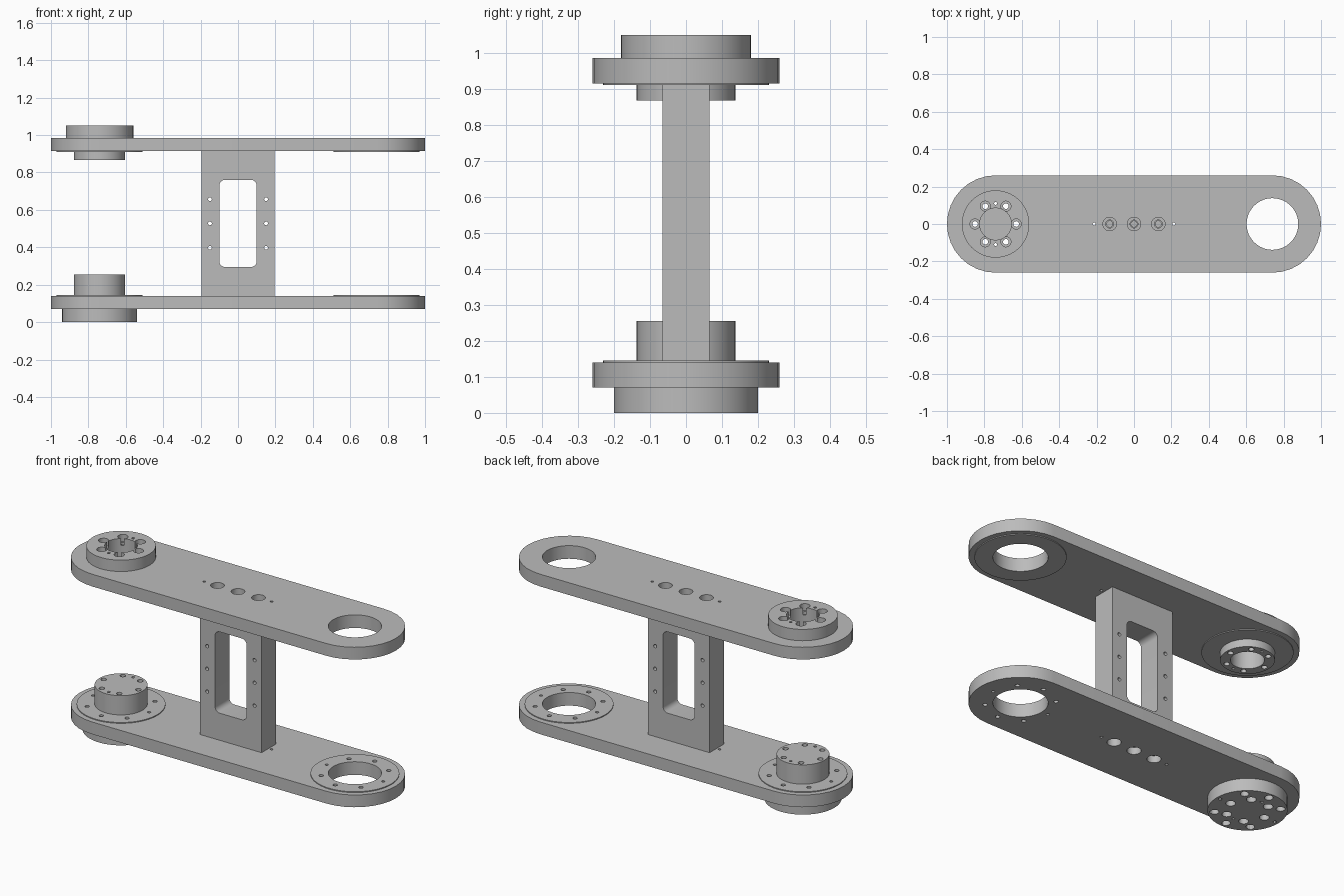
import bpy, bmesh, math
from mathutils import Matrix

cube = bpy.data.objects.get("Cube")
if cube:
    bpy.data.objects.remove(cube, do_unlink=True)

GREY = (0.5, 0.5, 0.5, 1)
metal = bpy.data.materials.new("machined grey")
metal.use_nodes = True
metal.diffuse_color = GREY
metal.node_tree.nodes["Principled BSDF"].inputs["Base Color"].default_value = GREY

END = 0.74        # distance of both joint axes from the middle
BOLTS = 0.11      # bolt circle of the hubs
RIM = 0.178       # bolt circle of the raised rings


def make_object(name, bm):
    bmesh.ops.recalc_face_normals(bm, faces=bm.faces)
    mesh = bpy.data.meshes.new(name)
    bm.to_mesh(mesh)
    bm.free()
    mesh.materials.append(metal)
    obj = bpy.data.objects.new(name, mesh)
    bpy.context.collection.objects.link(obj)
    return obj


def extrude(bm, outline, low, high):
    face = bm.faces.new([bm.verts.new((x, y, low)) for x, y in outline])
    grown = bmesh.ops.extrude_face_region(bm, geom=[face])
    verts = [v for v in grown["geom"] if isinstance(v, bmesh.types.BMVert)]
    bmesh.ops.translate(bm, verts=verts, vec=(0, 0, high - low))


def circle(x, y, r, sides):
    steps = [math.tau * i / sides for i in range(sides)]
    return [(x + r * math.cos(a), y + r * math.sin(a)) for a in steps]


def rounded(half_x, half_y, r, steps):
    points = []
    for quarter, (sx, sy) in enumerate([(1, 1), (-1, 1), (-1, -1), (1, -1)]):
        for i in range(steps + 1):
            a = math.pi / 2 * (quarter + i / steps)
            p = (sx * (half_x - r) + r * math.cos(a), sy * (half_y - r) + r * math.sin(a))
            if not points or math.dist(p, points[-1]) > 1e-4:
                points.append(p)
    if math.dist(points[0], points[-1]) < 1e-4:
        points.pop()
    return points


def solid(name, outline, low, high):
    bm = bmesh.new()
    extrude(bm, outline, low, high)
    return make_object(name, bm)


def disc(name, x, r, low, high):
    return solid(name, circle(x, 0, r, 64), low, high)


def ring_of(x, radius, angles):
    return [(x + radius * math.cos(math.radians(a)), radius * math.sin(math.radians(a)))
            for a in angles]


def subtract(parts, cutter):
    cutter.hide_render = True
    for part in parts:
        mod = part.modifiers.new("cut", 'BOOLEAN')
        mod.operation = 'DIFFERENCE'
        mod.solver = 'EXACT'
        mod.object = cutter
        bpy.context.view_layer.objects.active = part
        bpy.ops.object.modifier_apply(modifier=mod.name)
    bpy.data.objects.remove(cutter, do_unlink=True)


def drill(parts, spots, r, low=-0.5, high=1.5, sides=20, turn=None):
    bm = bmesh.new()
    for x, y in spots:
        extrude(bm, circle(x, y, r, sides), low, high)
    if turn:
        bmesh.ops.transform(bm, matrix=turn, verts=bm.verts)
    subtract(parts, make_object("drill", bm))


# Long arms with rounded ends
outline = rounded(1.0, 0.26, 0.26, 8)
lower_arm = solid("lower_arm", outline, 0.07, 0.14)
upper_arm = solid("upper_arm", outline, 0.915, 0.985)

# Thin raised rings on the facing sides of the arms
lower_rings = [disc("lower_ring", s * END, 0.23, 0.14, 0.145) for s in (-1, 1)]
upper_rings = [disc("upper_ring", s * END, 0.23, 0.91, 0.915) for s in (-1, 1)]

# Hubs on the joint at the -x end
lower_flange = disc("lower_flange", -END, 0.2, 0, 0.07)
lower_hub = disc("lower_hub", -END, 0.137, 0.145, 0.255)
upper_flange = disc("upper_flange", -END, 0.18, 0.985, 1.05)
upper_hub = disc("upper_hub", -END, 0.137, 0.867, 0.91)
upper_joint = [upper_arm, upper_rings[0], upper_flange, upper_hub]
lower_joint = [lower_arm, lower_rings[0], lower_flange, lower_hub]

# Bearing holes at the +x end, and the bore of the upper hub
bearing = [lower_arm, upper_arm, lower_rings[1], upper_rings[1]]
drill(bearing, [(END, 0)], 0.138, sides=64)
drill(upper_joint, [(-END, 0)], 0.085, sides=48)

# Hub bolts and dowels
bolts = ring_of(-END, BOLTS, range(0, 360, 60))
dowels = ring_of(-END, BOLTS, (90, 270))
drill(upper_joint + lower_joint, bolts, 0.015)
drill(upper_joint + lower_joint, dowels, 0.008, sides=12)
drill([upper_flange], bolts, 0.027, 1.01, 1.2)
drill([lower_flange], bolts, 0.025, -0.1, 0.04)

# Ring bolts of the lower arm
rim_angles = (45, 90, 135, 225, 270, 315)
for x, parts in ((-END, lower_joint[:3]), (END, [lower_arm, lower_rings[1]])):
    drill(parts, ring_of(x, RIM, rim_angles), 0.012, sides=16)
    drill(parts, ring_of(x, RIM, (0, 180)), 0.009, sides=12)
drill([lower_flange], ring_of(-END, 0.165, rim_angles), 0.022, -0.1, 0.04)

# Upright post with a rounded window
post = solid("post", [(-0.195, -0.065), (0.195, -0.065), (0.195, 0.065), (-0.195, 0.065)],
             0.14, 0.915)
stand = Matrix.Translation((0, 0, 0.5275)) @ Matrix.Rotation(math.pi / 2, 4, 'X')
window = bmesh.new()
extrude(window, rounded(0.1, 0.2325, 0.03, 6), -0.3, 0.3)
bmesh.ops.transform(window, matrix=stand, verts=window.verts)
subtract([post], make_object("window_cutter", window))
side_holes = [(s * 0.15, z) for s in (-1, 1) for z in (-0.13, 0, 0.13)]
drill([post], side_holes, 0.01, -0.3, 0.3, 16, stand)

# Post screws and alignment pins in both arms
screws = [(x, 0) for x in (-0.13, 0, 0.13)]
arms = [lower_arm, upper_arm]
drill(arms, screws, 0.021)
drill([upper_arm], screws, 0.036, 0.945, 1.2, 24)
drill([lower_arm], screws, 0.036, -0.1, 0.11, 24)
drill([post], screws, 0.016, 0.85, 1.0)
drill([post], screws, 0.016, 0.1, 0.205)
drill(arms, [(-0.213, 0), (0.213, 0)], 0.008, sides=12)

# Smooth the round walls and keep the edges crisp
bpy.ops.object.select_all(action='DESELECT')
for part in upper_joint + lower_joint + [lower_rings[1], upper_rings[1], post]:
    part.select_set(True)
bpy.context.view_layer.objects.active = post
bpy.ops.object.shade_smooth_by_angle(angle=math.radians(30))
